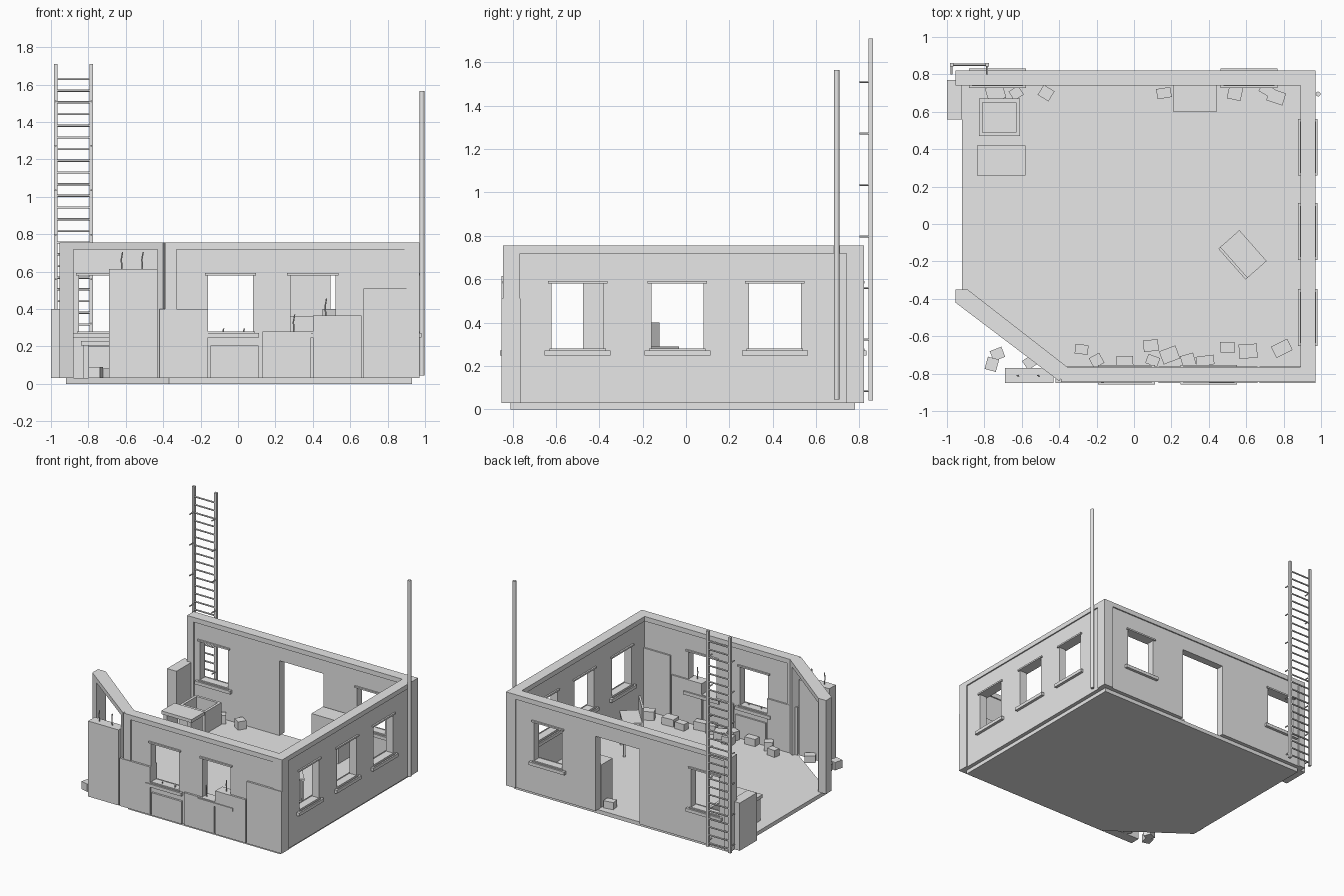
import bpy, bmesh, math, random
from mathutils import Matrix, Vector

if "Cube" in bpy.data.objects:
    bpy.data.objects.remove(bpy.data.objects["Cube"])

grey = bpy.data.materials.new("plain_grey")
grey.use_nodes = True
grey.diffuse_color = (0.8, 0.8, 0.8, 1)
grey.node_tree.nodes["Principled BSDF"].inputs["Base Color"].default_value = (0.8, 0.8, 0.8, 1)

BASE, TOP, BEAM = 0.03, 0.755, 0.718     # wall foot, wall top, underside of top beam
SILL, HEAD = 0.28, 0.58                  # window bottom and top


def finish(name, bm):
    mesh = bpy.data.meshes.new(name)
    bmesh.ops.recalc_face_normals(bm, faces=bm.faces)
    bm.to_mesh(mesh)
    bm.free()
    mesh.materials.append(grey)
    obj = bpy.data.objects.new(name, mesh)
    bpy.context.collection.objects.link(obj)
    return obj


def boxes(name, items, matrix=Matrix()):
    """One object from boxes given as (x0, x1, y0, y1, z0, z1)."""
    bm = bmesh.new()
    for x0, x1, y0, y1, z0, z1 in items:
        m = Matrix.Translation(((x0 + x1) / 2, (y0 + y1) / 2, (z0 + z1) / 2))
        m = matrix @ m @ Matrix.Diagonal((x1 - x0, y1 - y0, z1 - z0, 1))
        bmesh.ops.create_cube(bm, size=1, matrix=m)
    return finish(name, bm)


def prism(name, outline, z0, z1):
    bm = bmesh.new()
    face = bm.faces.new([bm.verts.new((x, y, z0)) for x, y in outline])
    ext = bmesh.ops.extrude_face_region(bm, geom=[face])["geom"]
    bmesh.ops.translate(bm, vec=(0, 0, z1 - z0),
                        verts=[v for v in ext if isinstance(v, bmesh.types.BMVert)])
    return finish(name, bm)


def rods(name, ends, radius, sides=8):
    bm = bmesh.new()
    for a, b in ends:
        a, b = Vector(a), Vector(b)
        m = Matrix.Translation((a + b) / 2) @ (b - a).to_track_quat('Z', 'Y').to_matrix().to_4x4()
        bmesh.ops.create_cone(bm, cap_ends=True, segments=sides, radius1=radius,
                              radius2=radius, depth=(b - a).length, matrix=m)
    obj = finish(name, bm)
    for p in obj.data.polygons:
        p.use_smooth = len(p.vertices) == 4
    obj.data.set_sharp_from_angle(angle=math.radians(50))
    return obj


def wall(name, u0, u1, v0, v1, windows, doors=(), posts=(), along_y=False):
    """Recessed core with openings, thick posts and top beam, sills and lintels."""
    def turn(items):
        return [(v, w, a, b, c, d) if along_y else (a, b, v, w, c, d)
                for a, b, v, w, c, d in items]
    c0, c1 = v0 + 0.01, v1 - 0.01
    core, at = [], u0 + 0.005
    holes = [(c - 0.12, c + 0.12, SILL, HEAD) for c in windows] + list(doors)
    for a, b, lo, hi in sorted(holes):
        core.append((at, a, c0, c1, BASE, TOP - 0.01))
        core.append((a, b, c0, c1, hi, TOP - 0.01))
        if lo > BASE:
            core.append((a, b, c0, c1, BASE, lo))
        at = b
    core.append((at, u1 - 0.005, c0, c1, BASE, TOP - 0.01))
    boxes(name + "_core", turn(core))
    frame = [(a, b, v0, v1, BASE, BEAM) for a, b in posts]
    frame.append((u0, u1, v0, v1, BEAM, TOP))
    boxes(name + "_frame", turn(frame))
    trim = []
    for c in windows:
        for s0, s1 in ((v0 - 0.012, c0 + 0.005), (c1 - 0.005, v1 + 0.012)):
            trim.append((c - 0.152, c + 0.152, s0, s1, 0.247, 0.272))
            trim.append((c - 0.13, c + 0.13, s0 + 0.01, s1 - 0.01, 0.272, SILL))
        trim.append((c - 0.137, c + 0.137, v0 - 0.002, v1 + 0.002, HEAD, 0.592))
    boxes(name + "_window_trim", turn(trim))


# Floor slab with a cut corner
prism("floor", [(-0.92, -0.41), (-0.37, -0.81), (0.93, -0.81), (0.93, 0.78), (-0.92, 0.78)], 0, BASE)

# Walls
wall("right_side_wall", -0.84, 0.82, 0.89, 0.97, (-0.50, -0.04, 0.41),
     posts=((-0.84, -0.78), (0.74, 0.82)), along_y=True)
wall("back_wall", -0.955, 0.97, 0.74, 0.82, (-0.73, 0.615),
     doors=((-0.17, 0.21, BASE, 0.61),), posts=((-0.955, -0.90), (0.90, 0.97)))
wall("front_wall", -0.39, 0.97, -0.845, -0.765, (-0.04, 0.40),
     posts=((-0.39, -0.33), (0.90, 0.97)))

# Thick broken panels left standing on the front wall
front = [(-0.42, -0.16, 0.40), (-0.148, 0.11, 0.205), (0.13, 0.39, 0.28),
         (0.40, 0.66, 0.365), (0.67, 0.97, 0.51)]
boxes("front_panels", [(a, b, -0.85, -0.763, BASE, h) for a, b, h in front])
boxes("detached_panel", [(-0.69, -0.43, -0.85, -0.77, BASE, 0.615)])
boxes("left_wall_stub", [(-1.0, -0.92, 0.56, 0.77, BASE, 0.40)])

# Open frame across the cut corner
prism("corner_beam", [(-0.955, -0.35), (-0.89, -0.35), (-0.35, -0.77),
                      (-0.40, -0.84), (-0.955, -0.42)], BEAM, TOP)
prism("corner_left_post", [(-0.955, -0.35), (-0.89, -0.35), (-0.88, -0.36),
                           (-0.88, -0.475), (-0.955, -0.42)], BASE, BEAM)
prism("corner_right_post", [(-0.39, -0.74), (-0.35, -0.77), (-0.40, -0.84), (-0.43, -0.817)], BASE, BEAM)

# Bent reinforcing bars above the broken panels
bars = []
for x, z in ((-0.62, 0.615), (-0.51, 0.615), (-0.08, 0.205), (0.03, 0.205), (0.30, 0.28), (0.47, 0.365)):
    mid = (x - 0.004, -0.81, z + 0.05)
    bars += [((x, -0.81, z - 0.01), mid), (mid, (x + 0.003, -0.815, z + 0.09))]
rods("reinforcing_bars", bars, 0.004, 6)

# Ladder behind the back wall
rails = (-0.975, -0.785)
boxes("ladder_rails", [(x - 0.01, x + 0.01, 0.842, 0.862, 0.04, 1.71) for x in rails])
rods("ladder_rungs", [((rails[0], 0.852, 1.63 - i * 0.0625), (rails[1], 0.852, 1.63 - i * 0.0625))
                      for i in range(26)], 0.006)
rods("ladder_brackets", [((x, 0.80, 0.085 + i * 0.2375), (x, 0.85, 0.085 + i * 0.2375))
                         for x in rails for i in range(7)], 0.005)

# Pole on the right side wall
rods("pole", [((0.984, 0.695, 0.045), (0.984, 0.695, 1.565))], 0.013, 12)

# Table: top and two side panels
boxes("table", [(-0.84, -0.58, 0.26, 0.42, 0.205, 0.23),
                (-0.83, -0.80, 0.27, 0.41, BASE, 0.205),
                (-0.62, -0.59, 0.27, 0.41, BASE, 0.205)])

# Open crate behind the table
boxes("crate", [(-0.83, -0.61, 0.47, 0.67, BASE, 0.05),
                (-0.83, -0.81, 0.47, 0.67, BASE, 0.20), (-0.63, -0.61, 0.47, 0.67, BASE, 0.20),
                (-0.81, -0.63, 0.47, 0.49, BASE, 0.20), (-0.81, -0.63, 0.65, 0.67, BASE, 0.20)])

# Cabinet beside the doorway
boxes("cabinet", [(0.21, 0.44, 0.60, 0.74, BASE, 0.36)])

# Chair: seat, back and four legs
place = Matrix.Translation((0.58, -0.165, 0)) @ Matrix.Rotation(math.radians(-48.5), 4, 'Z')
chair = [(-0.11, 0.11, -0.075, 0.075, 0.275, 0.29), (-0.11, 0.11, -0.075, -0.06, 0.29, 0.40)]
chair += [(x - 0.008, x + 0.008, y - 0.008, y + 0.008, BASE, 0.275)
          for x in (-0.1, 0.1) for y in (-0.065, 0.065)]
boxes("chair", chair, place)

# Rubble scattered along the walls
random.seed(4)
rubble = [(-0.28, -0.67), (-0.20, -0.73), (-0.05, -0.735), (0.10, -0.73), (0.19, -0.70),
          (0.29, -0.73), (0.38, -0.73), (0.50, -0.66), (0.61, -0.68), (0.79, -0.665),
          (0.09, -0.65), (-0.73, -0.695), (-0.76, -0.75), (-0.55, -0.735), (0.16, 0.70),
          (0.54, 0.70), (0.72, 0.71), (0.76, 0.68), (-0.47, 0.70), (-0.74, 0.70), (-0.63, 0.70)]
for x, y in rubble:
    sx, sy = random.uniform(0.03, 0.05), random.uniform(0.024, 0.04)
    spin = Matrix.Translation((x, y, 0)) @ Matrix.Rotation(random.uniform(-0.6, 0.6), 4, 'Z')
    boxes("rubble", [(-sx, sx, -sy, sy, BASE, random.uniform(0.08, 0.1))], spin)
